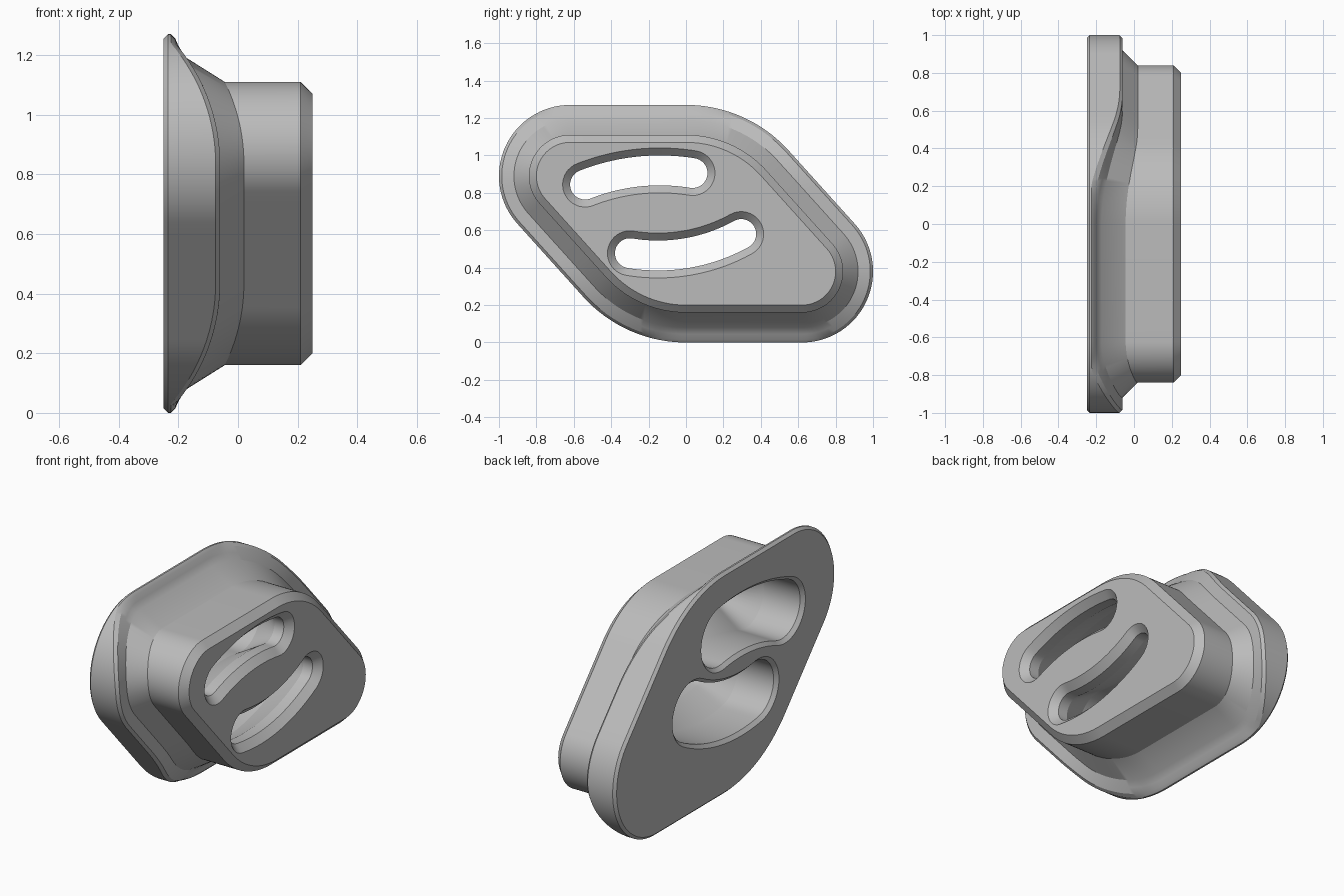
import bpy, bmesh
from math import sin, cos, pi, radians, sqrt, atan2
from mathutils import Vector

cube = bpy.data.objects.get("Cube")
if cube:
    bpy.data.objects.remove(cube, do_unlink=True)

MID_Z = 0.635

grey = bpy.data.materials.new("plain_grey")
grey.use_nodes = True
colour = (0.5, 0.5, 0.5, 1)
grey.diffuse_color = colour
grey.node_tree.nodes["Principled BSDF"].inputs["Base Color"].default_value = colour


def arc(cy, cz, r, start, end, n):
    """Points (y, z) on an arc, angles in radians."""
    return [(cy + r * cos(start + (end - start) * i / n),
             cz + r * sin(start + (end - start) * i / n)) for i in range(n + 1)]


def body_outline(inset):
    """Skewed rounded outline with half-turn symmetry, moved inward by inset."""
    lean = radians(42)
    big, small = 0.74, 0.38
    half = arc(0, MID_Z - big, big - inset, pi / 2, lean, 24)
    end = arc(0.62, small - MID_Z, small - inset, lean, -pi / 2, 32)
    a, b = Vector(half[-1]), Vector(end[0])
    half += [tuple(a.lerp(b, i / 12)) for i in range(1, 12)] + end
    half = [(y, z) for y, z in half]
    return [(y, z + MID_Z) for y, z in half] + [(-y, MID_Z - z) for y, z in half]


def saddle(z):
    """Front of the flange: flat in the middle, curving back above and below."""
    d = max(0, abs(z - MID_Z) - 0.2)
    return max(-0.21, -0.06 - 0.62 + sqrt(0.62 ** 2 - d * d))


def slot_outline(cy, cz, radius, first, last, r):
    """Bent slot around an arc centre line, with half-width r."""
    turn = pi if last > first else -pi
    p = arc(cy, cz, radius, last, last, 1)[0]
    q = arc(cy, cz, radius, first, first, 1)[0]
    return (arc(cy, cz, radius + r, first, last, 32)
            + arc(*p, r, last, last + turn, 20)[1:-1]
            + arc(cy, cz, radius - r, last, first, 32)
            + arc(*q, r, first + turn, first + 2 * turn, 20)[1:-1])


def loft(name, rings):
    """Join equal-length rings of points with quads and cap both ends."""
    bm = bmesh.new()
    loops = [[bm.verts.new(p) for p in ring] for ring in rings]
    n = len(loops[0])
    for a, b in zip(loops, loops[1:]):
        for i in range(n):
            j = (i + 1) % n
            bm.faces.new((a[i], a[j], b[j], b[i]))
    bm.faces.new(loops[0])
    bm.faces.new(loops[-1])
    bmesh.ops.recalc_face_normals(bm, faces=bm.faces)
    mesh = bpy.data.meshes.new(name)
    bm.to_mesh(mesh)
    bm.free()
    mesh.materials.append(grey)
    ob = bpy.data.objects.new(name, mesh)
    bpy.context.collection.objects.link(ob)
    return ob


# Body: back plate, curved flange, flare and boss; (inset, x, follows saddle)
profile = [(0.015, -0.25, False), (0, -0.235, False),
           (0, -0.015, True), (0.015, 0, True), (0.045, 0, True), (0.08, 0, True),
           (0.16, 0.08, True), (0.16, 0.21, False), (0.2, 0.25, False)]
body = loft("flanged_plug", [
    [(x + saddle(z) if follow else x, y, z) for y, z in body_outline(inset)]
    for inset, x, follow in profile])

# Slot cutters: wide pocket at the back, narrow chamfered slot at the front
depths = [(-0.27, 0.205), (-0.23, 0.165), (0.0, 0.165),
          (0.15, 0.08), (0.21, 0.08), (0.27, 0.14)]


def slot_cutter(name, cy, cz, radius, start, end):
    first, last = (atan2(z - cz, y - cy) for y, z in (start, end))
    return loft(name, [[(x, y, z) for y, z in
                        slot_outline(cy, cz, radius, first, last, r)]
                       for x, r in depths])


cutters = [
    slot_cutter("upper_slot_cutter", -0.14, -0.17, 1.09, (-0.54, 0.845), (0.035, 0.906)),
    slot_cutter("lower_slot_cutter", -0.15, 1.385, 0.92, (-0.3, 0.477), (0.295, 0.58)),
]

bpy.ops.object.select_all(action='DESELECT')
bpy.context.view_layer.objects.active = body
body.select_set(True)
for cutter in cutters:
    cutter.hide_render = True
    cut = body.modifiers.new("cut_slot", 'BOOLEAN')
    cut.operation, cut.solver, cut.object = 'DIFFERENCE', 'EXACT', cutter
    bpy.ops.object.modifier_apply(modifier=cut.name)
    bpy.data.objects.remove(cutter, do_unlink=True)

bpy.ops.object.shade_smooth_by_angle(angle=radians(25))
